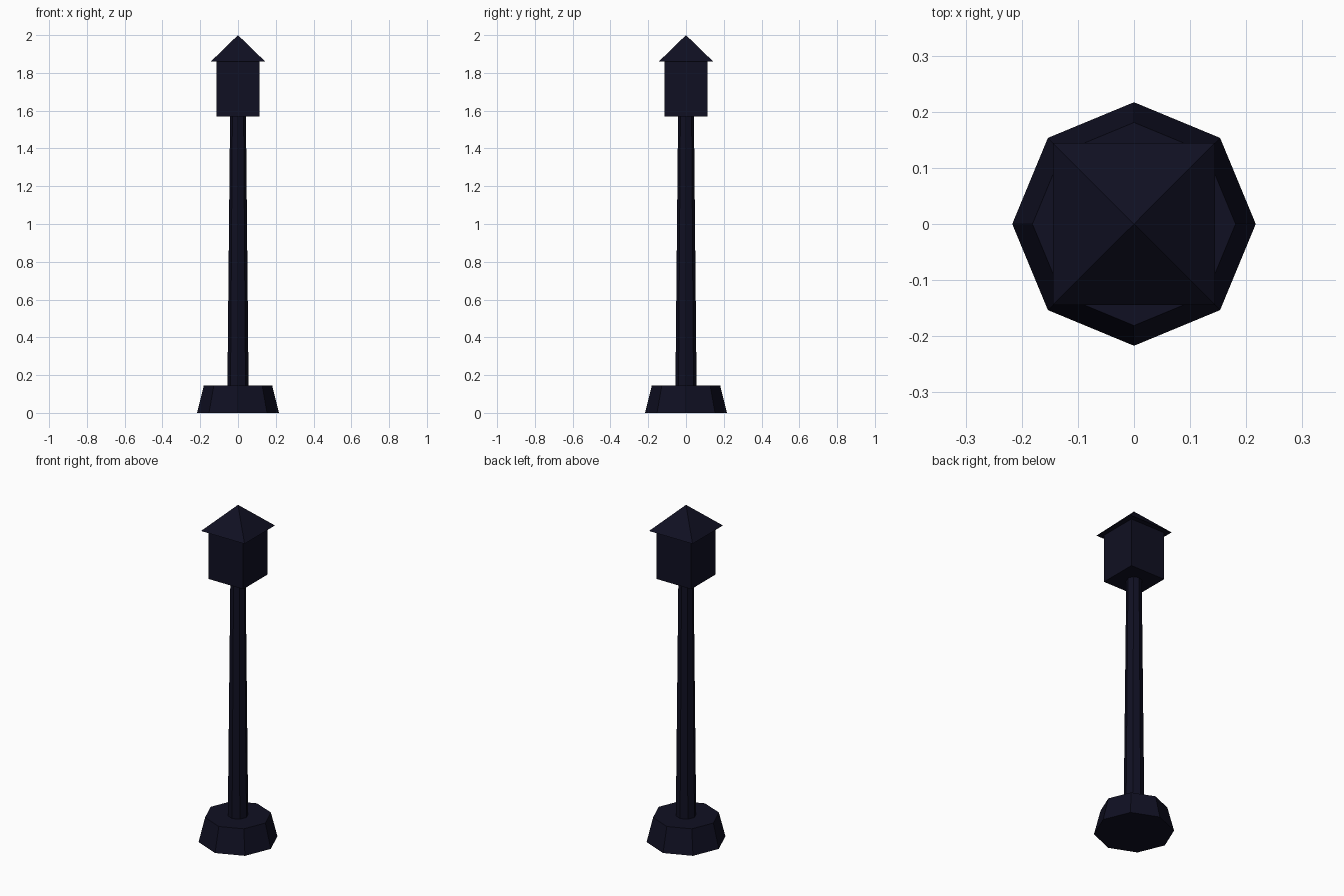
import bpy, math

if "Cube" in bpy.data.objects:
    bpy.data.objects.remove(bpy.data.objects["Cube"])

# One dark navy paint for the whole lamp
navy = bpy.data.materials.new("dark_navy_paint")
navy.diffuse_color = (0.005, 0.005, 0.016, 1)
navy.use_nodes = True
navy.node_tree.nodes["Principled BSDF"].inputs["Base Color"].default_value = navy.diffuse_color


def frustum(name, sides, r_bottom, r_top, z0, z1, turn=0.0):
    """Flat-faced tapered prism; the first corner sits at angle `turn`."""
    ring = [(math.cos(turn + math.tau * i / sides), math.sin(turn + math.tau * i / sides))
            for i in range(sides)]
    verts = [(c * r_bottom, s * r_bottom, z0) for c, s in ring]
    faces = [tuple(reversed(range(sides)))]
    if r_top == 0:
        verts.append((0, 0, z1))
        faces += [(i, (i + 1) % sides, sides) for i in range(sides)]
    else:
        verts += [(c * r_top, s * r_top, z1) for c, s in ring]
        faces += [(i, (i + 1) % sides, sides + (i + 1) % sides, sides + i) for i in range(sides)]
        faces.append(tuple(range(sides, 2 * sides)))
    mesh = bpy.data.meshes.new(name)
    mesh.from_pydata(verts, [], faces)
    mesh.materials.append(navy)
    obj = bpy.data.objects.new(name, mesh)
    bpy.context.collection.objects.link(obj)
    return obj


Q = math.pi / 4      # turns a square so its sides face the axes
D = math.sqrt(2)     # half-width to corner radius

# Octagonal foot and tapered post
frustum("base", 8, 0.217, 0.181, 0.0, 0.145)
frustum("post", 8, 0.056, 0.042, 0.145, 1.57)

# Square lantern and overhanging pyramid roof
frustum("lantern_box", 4, 0.115 * D, 0.115 * D, 1.57, 1.86, Q)
frustum("roof", 4, 0.144 * D, 0, 1.86, 2.0, Q)
